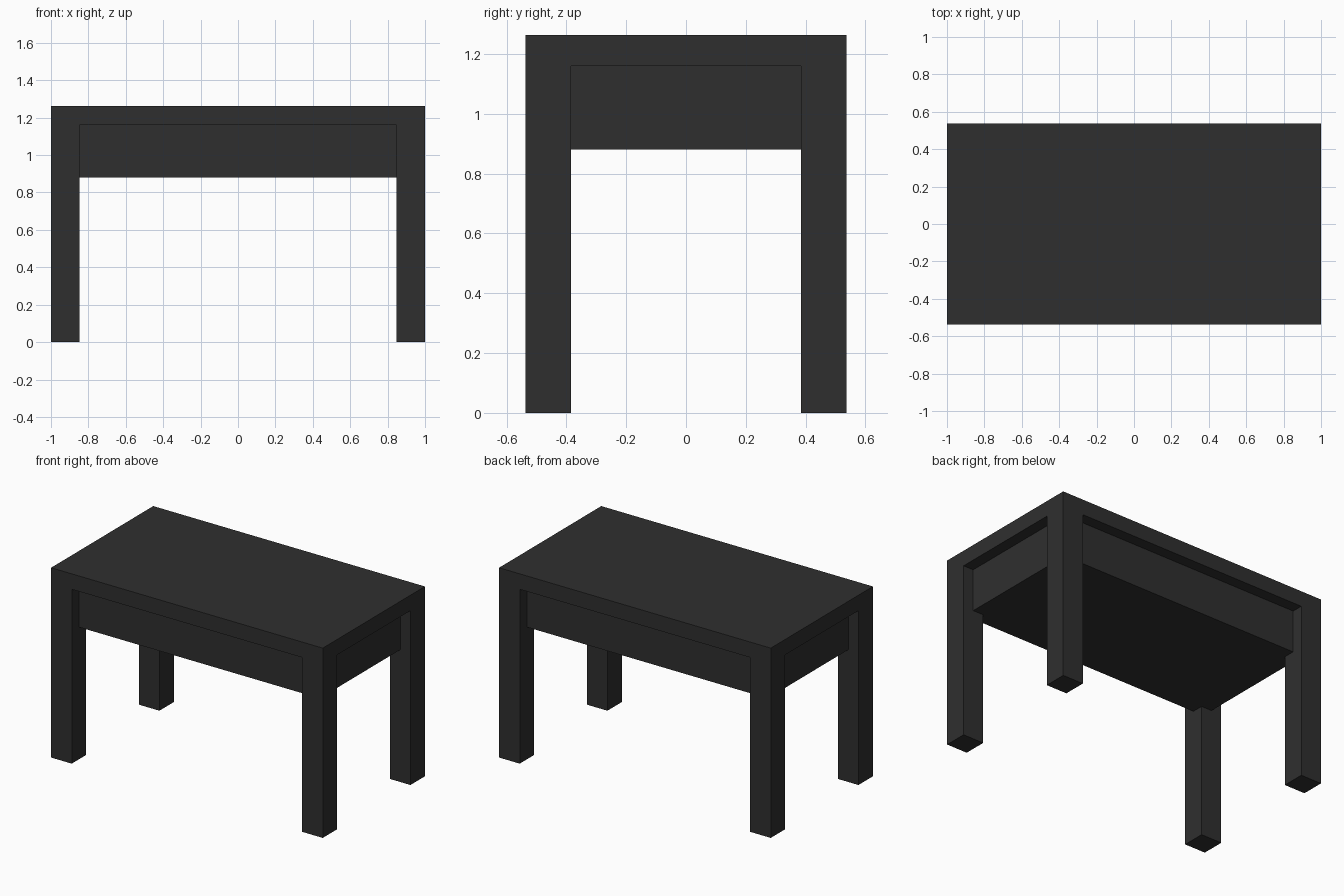
import bpy
import bmesh

if "Cube" in bpy.data.objects:
    bpy.data.objects.remove(bpy.data.objects["Cube"])

HX, HY, TOP = 1.0, 0.537, 1.263      # overall half width, half depth, height
UNDER, BOX_LOW = 1.16, 0.88          # underside of top, underside of drawer box
LEG, INSET = 0.152, 0.075            # leg thickness, recess of the box

charcoal = bpy.data.materials.new("charcoal")
charcoal.diffuse_color = (0.028, 0.028, 0.028, 1)
charcoal.use_nodes = True
charcoal.node_tree.nodes["Principled BSDF"].inputs["Base Color"].default_value = charcoal.diffuse_color


def block(name, lo, hi):
    """Axis-aligned block between two corners."""
    bm = bmesh.new()
    bmesh.ops.create_cube(bm, size=1)
    for v in bm.verts:
        v.co = [lo[i] if v.co[i] < 0 else hi[i] for i in range(3)]
    mesh = bpy.data.meshes.new(name)
    bm.to_mesh(mesh)
    bm.free()
    mesh.materials.append(charcoal)
    obj = bpy.data.objects.new(name, mesh)
    bpy.context.collection.objects.link(obj)
    return obj


# Table top
block("table_top", (-HX, -HY, UNDER), (HX, HY, TOP))

# Recessed closed box under the top
block("apron_box", (-HX + INSET, -HY + INSET, BOX_LOW),
      (HX - INSET, HY - INSET, UNDER))

# Four square corner legs, flush with the top's edges
for side, sx in (("left", -1), ("right", 1)):
    for end, sy in (("front", -1), ("back", 1)):
        xs = sorted((sx * HX, sx * (HX - LEG)))
        ys = sorted((sy * HY, sy * (HY - LEG)))
        block(f"{end}_{side}_leg", (xs[0], ys[0], 0), (xs[1], ys[1], UNDER))
